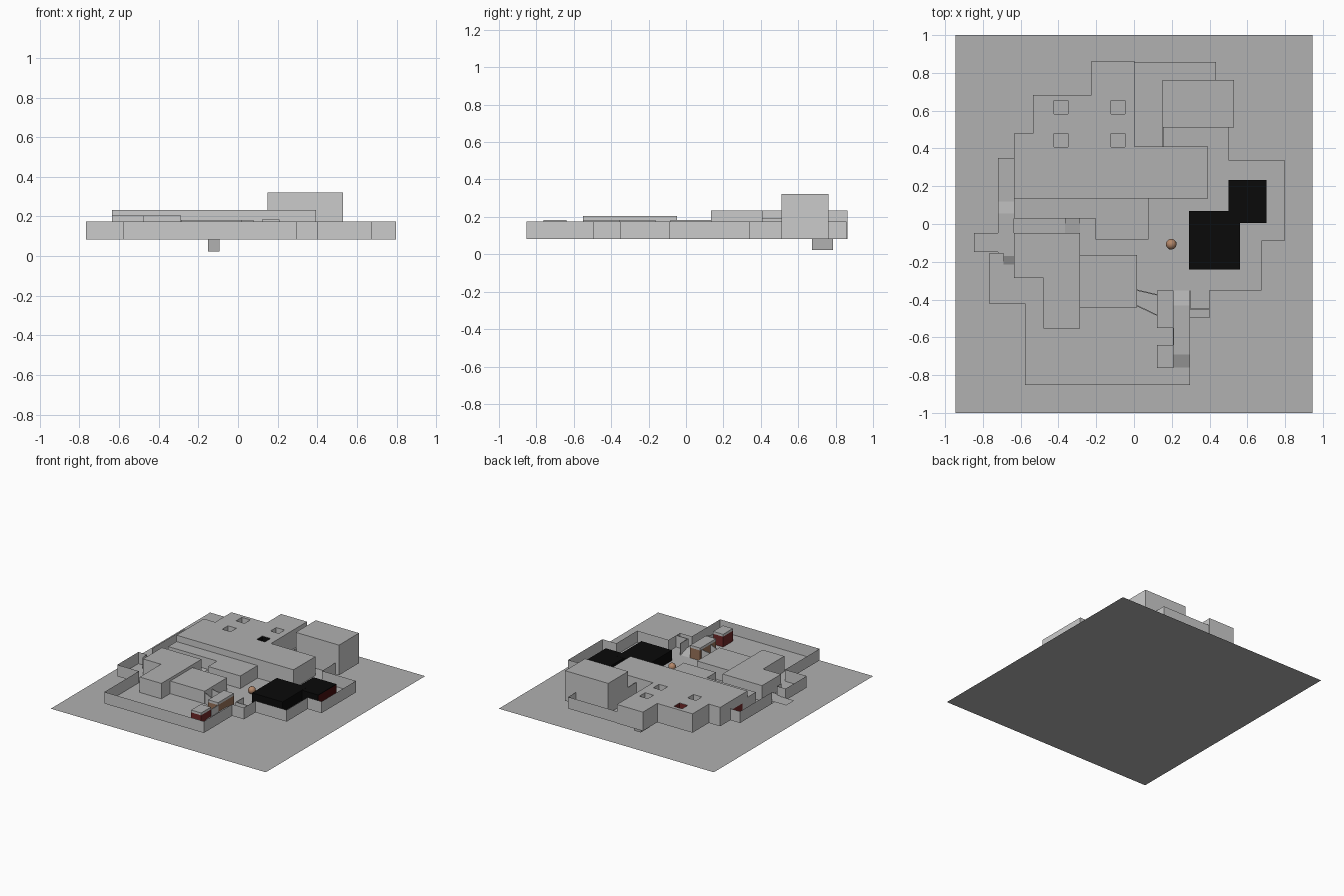
import bpy, bmesh
from mathutils import Vector

if "Cube" in bpy.data.objects:
    bpy.data.objects.remove(bpy.data.objects["Cube"])

FLOOR = 0.083   # courtyard floor level
RIM = 0.175     # top of the boundary wall


def material(name, rgb):
    m = bpy.data.materials.new(name)
    m.diffuse_color = (*rgb, 1)
    m.use_nodes = True
    m.node_tree.nodes["Principled BSDF"].inputs["Base Color"].default_value = m.diffuse_color
    return m


SLATE = material("slate_grey", (0.44, 0.44, 0.44))
RED = material("dark_red", (0.16, 0.02, 0.02))
DEEP_RED = material("deep_red", (0.06, 0.004, 0.004))
BROWN = material("brown", (0.32, 0.17, 0.10))
BLACK = material("black", (0.003, 0.003, 0.003))
TAN = material("tan", (0.45, 0.24, 0.14))


def finish(name, bm, mats=()):
    me = bpy.data.meshes.new(name)
    bm.to_mesh(me)
    bm.free()
    for m in mats:
        me.materials.append(m)
    ob = bpy.data.objects.new(name, me)
    bpy.context.collection.objects.link(ob)
    return ob


def rect(x0, x1, y0, y1):
    return [(x0, y0), (x1, y0), (x1, y1), (x0, y1)]


def add_walls(bm, pts, z0, z1, closed, slot=0):
    """Vertical faces along a plan outline; returns the top edges."""
    lo = [bm.verts.new((x, y, z0)) for x, y in pts]
    hi = [bm.verts.new((x, y, z1)) for x, y in pts]
    n = len(pts)
    tops = []
    for i in range(n if closed else n - 1):
        j = (i + 1) % n
        f = bm.faces.new((lo[i], lo[j], hi[j], hi[i]))
        f.material_index = slot
        tops.append(bm.edges.get((hi[i], hi[j])))
    return tops


def building(name, outline, z1, z0=FLOOR, roof=SLATE, wall=None, holes=()):
    """Walls plus a flat roof, with optional open shafts."""
    bm = bmesh.new()
    edges = add_walls(bm, outline, z0, z1, True, 1)
    for pts in holes:
        edges += add_walls(bm, pts[::-1], z0, z1, True, 1)
    res = bmesh.ops.triangle_fill(bm, edges=edges, use_beauty=True)
    for f in res["geom"]:
        if isinstance(f, bmesh.types.BMFace):
            f.material_index = 0
            f.normal_update()
            if f.normal.z < 0:
                f.normal_flip()
    return finish(name, bm, [roof, wall])


def wall_run(name, pts, z1=RIM, z0=FLOOR, mat=None):
    bm = bmesh.new()
    add_walls(bm, pts, z0, z1, False)
    return finish(name, bm, [mat])


def slab(name, a, b, z1=RIM, t=0.006):
    """Thin freestanding wall between two plan points."""
    a, b = Vector(a), Vector(b)
    d = (b - a).normalized() * t / 2
    n = Vector((d.y, -d.x))
    return building(name, [tuple(p) for p in (a + n, b + n, b - n, a - n)], z1)


def flat(name, pts, z):
    bm = bmesh.new()
    bm.faces.new([bm.verts.new((x, y, z)) for x, y in pts])
    return finish(name, bm, [SLATE])


def walkway(name, x0, x1, profile):
    """Strip of (y, z) rows swept across x; listed from front to back."""
    bm = bmesh.new()
    rows = [(bm.verts.new((x0, y, z)), bm.verts.new((x1, y, z))) for y, z in profile]
    for p, q in zip(rows, rows[1:]):
        bm.faces.new((p[0], p[1], q[1], q[0]))
    return finish(name, bm, [SLATE])


# Ground sheet and raised courtyard floor
flat("ground_sheet", rect(-0.945, 0.945, -1, 1), 0)
left_edge = [(-0.635, 0.35), (-0.72, 0.35), (-0.72, -0.05), (-0.72, -0.155), (-0.767, -0.155),
             (-0.767, -0.42), (-0.577, -0.42), (-0.577, -0.853)]
right_edge = [(0.297, -0.853), (0.297, -0.497), (0.4, -0.497), (0.4, -0.353), (0.675, -0.353),
              (0.675, -0.09), (0.798, -0.09), (0.798, 0.34), (0.5, 0.34), (0.5, 0.515)]
back_edge = [(0.435, 0.76), (0.435, 0.858), (0.003, 0.858)]
hall_back = [(-0.225, 0.863), (-0.225, 0.682), (-0.535, 0.682), (-0.535, 0.478), (-0.635, 0.478)]
flat("courtyard_floor", left_edge + right_edge + [(0.435, 0.515)] + back_edge + hall_back, FLOOR)

# Boundary walls
wall_run("boundary_wall_front", left_edge[4:] + right_edge)
wall_run("boundary_wall_left", left_edge[:3])
wall_run("boundary_wall_back", back_edge)
wall_run("side_passage_wall", [(-0.767, -0.155), (-0.69, -0.155), (-0.69, -0.215)])
slab("corner_ledge_side", (0.297, -0.353), (0.297, -0.453))
slab("corner_ledge_front", (0.297, -0.45), (0.4, -0.45))

# Main hall with four square shafts through the roof
shafts = [rect(x - 0.037, x + 0.037, y - 0.036, y + 0.036)
          for x in (-0.387, -0.085) for y in (0.443, 0.618)]
building("main_hall", [(-0.635, 0.135), (0.393, 0.135), (0.393, 0.41), (0.003, 0.41),
                       (0.003, 0.863)] + hall_back, 0.233, holes=shafts)
wall_run("shaft_lining_red", [(-0.423, 0.583), (-0.351, 0.583), (-0.351, 0.653)], 0.232, mat=RED)
wall_run("shaft_lining_black", [(-0.121, 0.408), (-0.121, 0.478), (-0.049, 0.478)], 0.232, mat=BLACK)
building("tower_block", rect(0.15, 0.53, 0.511, 0.762), 0.322)
slab("tower_gap_wall", (0.153, 0.41), (0.153, 0.511), 0.195)

# Pit hanging below the hall
building("hall_pit", rect(-0.152, -0.093, 0.675, 0.785), FLOOR, z0=0.022, wall=SLATE)
flat("hall_pit_bottom", rect(-0.152, -0.093, 0.675, 0.785), 0.022)

# Lower grey buildings
building("link_building", [(-0.635, 0.03), (-0.205, 0.03), (-0.205, -0.083), (0.078, -0.083),
                           (0.078, 0.134), (-0.635, 0.134)], 0.183)
building("west_building", [(-0.635, -0.285), (-0.478, -0.285), (-0.478, -0.552),
                           (-0.287, -0.552), (-0.287, -0.048), (-0.635, -0.048)], 0.205)
building("south_building", rect(-0.286, 0.017, -0.443, -0.163), 0.183)

# Black blocks in the east yard, the second with a red end
building("black_block", rect(0.292, 0.56, -0.24, 0.07), 0.166, roof=BLACK, wall=BLACK)
building("black_end_block", rect(0.5, 0.701, 0.005, 0.233), 0.165, roof=BLACK, wall=BLACK)
wall_run("red_end_panel", [(0.703, 0.005), (0.703, 0.233)], 0.16, mat=DEEP_RED)

# Coloured huts with grey lids, their link walls, and a red door on the hall
for name, plan, colour in (("brown_hut", rect(0.122, 0.21, -0.55, -0.353), BROWN),
                           ("red_hut", rect(0.122, 0.21, -0.763, -0.64), RED)):
    building(name, plan, RIM - 0.01, wall=colour)
    building(name + "_lid", plan, 0.184, z0=RIM - 0.01)
slab("hut_link_wall", (0.21, -0.55), (0.21, -0.64), 0.165)
slab("slanted_wall_north", (0.015, -0.35), (0.122, -0.375), 0.165)
slab("slanted_wall_south", (0.015, -0.432), (0.122, -0.483), 0.165)
wall_run("hall_side_door", [(-0.637, 0.2), (-0.637, 0.32)], 0.16, mat=RED)

# Ramped walkways
walkway("east_walkway", 0.21, 0.297, [(-0.76, FLOOR), (-0.69, 0.11), (-0.432, 0.11),
                                      (-0.353, FLOOR)])
walkway("west_walkway", -0.72, -0.635, [(-0.155, 0.105), (0.055, 0.105), (0.12, FLOOR)])
walkway("west_ramp", -0.69, -0.635, [(-0.215, FLOOR), (-0.17, 0.105), (-0.155, 0.105)])
flat("west_platform", rect(-0.848, -0.72, -0.148, -0.048), 0.105)
walkway("middle_ramp", -0.365, -0.287, [(-0.048, FLOOR), (0.03, 0.095)])

# Ball in the yard
bpy.ops.mesh.primitive_uv_sphere_add(segments=24, ring_count=12, radius=0.028,
                                     location=(0.197, -0.107, 0.112))
ball = bpy.context.object
ball.name = "yard_ball"
ball.data.materials.append(TAN)
bpy.ops.object.shade_smooth_by_angle()
